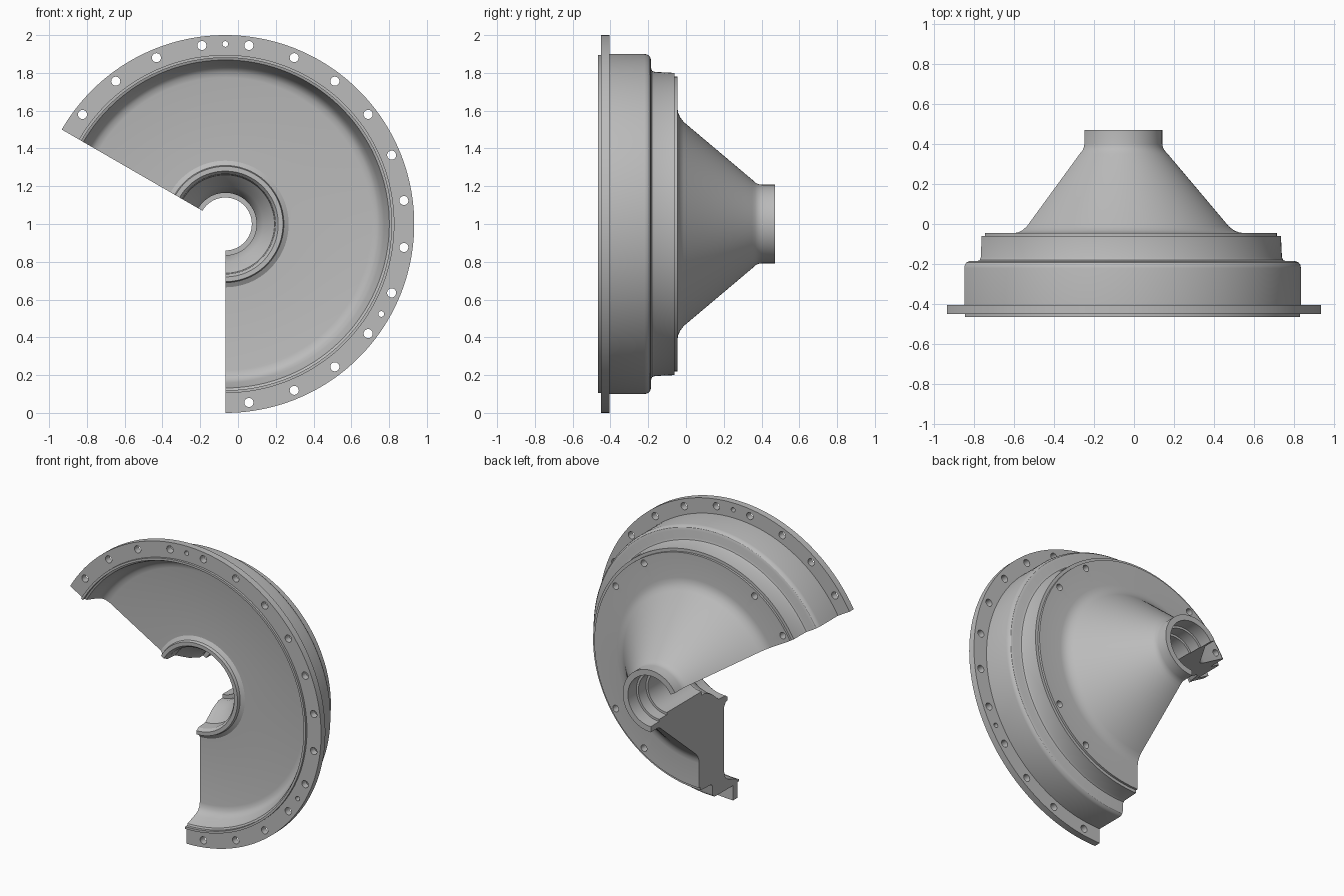
import bpy, bmesh, math
from mathutils import Matrix, Vector

cube = bpy.data.objects.get("Cube")
if cube:
    bpy.data.objects.remove(cube, do_unlink=True)

AXIS = Vector((-0.067, 0, 1))      # centre line runs along y
START, SWEEP, STEPS = -90, 240, 160


def polar(r, y, deg):
    a = math.radians(deg)
    return AXIS + Vector((r * math.cos(a), y, r * math.sin(a)))


def material(name, value):
    m = bpy.data.materials.new(name)
    m.use_nodes = True
    colour = (value, value, value, 1)
    m.diffuse_color = colour
    m.node_tree.nodes["Principled BSDF"].inputs["Base Color"].default_value = colour
    return m


def make_object(name, bm):
    bmesh.ops.recalc_face_normals(bm, faces=bm.faces)
    mesh = bpy.data.meshes.new(name)
    bm.to_mesh(mesh)
    bm.free()
    ob = bpy.data.objects.new(name, mesh)
    bpy.context.collection.objects.link(ob)
    return ob


# Cross-section as (radius, y): outside from the front lip to the hub end
outside = [
    (0.88, -0.465), (0.895, -0.465), (0.895, -0.45), (1.0, -0.45), (1.0, -0.405),
    (0.90, -0.405), (0.90, -0.22), (0.897, -0.204), (0.887, -0.191), (0.87, -0.185),
    (0.825, -0.185), (0.811, -0.18), (0.805, -0.165), (0.80, -0.06), (0.78, -0.06),
    (0.78, -0.045), (0.615, -0.045), (0.59, -0.042), (0.565, -0.031), (0.54, -0.012),
    (0.235, 0.35), (0.22, 0.366), (0.211, 0.383), (0.208, 0.40), (0.208, 0.47),
]
# Stepped bore, front boss and dished front recess
inside = [
    (0.17, 0.47), (0.17, 0.38), (0.155, 0.38), (0.155, 0.30), (0.14, 0.30),
    (0.14, -0.07), (0.165, -0.07), (0.165, -0.11), (0.20, -0.18), (0.26, -0.25),
    (0.265, -0.325), (0.28, -0.345), (0.305, -0.345), (0.31, -0.325), (0.335, -0.31),
    (0.775, -0.31), (0.803, -0.316), (0.825, -0.332), (0.84, -0.36), (0.868, -0.44),
    (0.88, -0.445),
]
profile = outside + inside

# Housing: part revolution with flat cut ends
bm = bmesh.new()
rings = [[bm.verts.new(polar(r, y, START + SWEEP * i / STEPS)) for r, y in profile]
         for i in range(STEPS + 1)]
n = len(profile)
for a, b in zip(rings, rings[1:]):
    for j in range(n):
        k = (j + 1) % n
        bm.faces.new((a[j], a[k], b[k], b[j]))
bm.faces.new(rings[0])
bm.faces.new(rings[-1])
housing = make_object("bell_housing", bm)
housing.data.materials.append(material("machined_grey", 0.5))

# Holes: flange bolts, dowel pins and blind holes in the back face
bm = bmesh.new()


def drill(radius, r, y, depth, deg):
    place = Matrix.Translation(polar(r, y, deg)) @ Matrix.Rotation(math.pi / 2, 4, 'X')
    bmesh.ops.create_cone(bm, cap_ends=True, segments=24, radius1=radius,
                          radius2=radius, depth=depth, matrix=place)


for i in range(16):
    drill(0.024, 0.953, -0.43, 0.1, -82.5 + 15 * i)
for deg in (90, -30):
    drill(0.015, 0.953, -0.43, 0.1, deg)
for middle in (-45, 45, 135):
    for side in (-11.5, 11.5):
        drill(0.022, 0.745, -0.07, 0.12, middle + side)
cutter = make_object("hole_cutter", bm)

mod = housing.modifiers.new("holes", 'BOOLEAN')
mod.operation = 'DIFFERENCE'
mod.solver = 'EXACT'
mod.object = cutter
bpy.ops.object.select_all(action='DESELECT')
housing.select_set(True)
bpy.context.view_layer.objects.active = housing
bpy.ops.object.modifier_apply(modifier=mod.name)
bpy.data.objects.remove(cutter, do_unlink=True)
bpy.ops.object.shade_smooth_by_angle(angle=math.radians(30))
